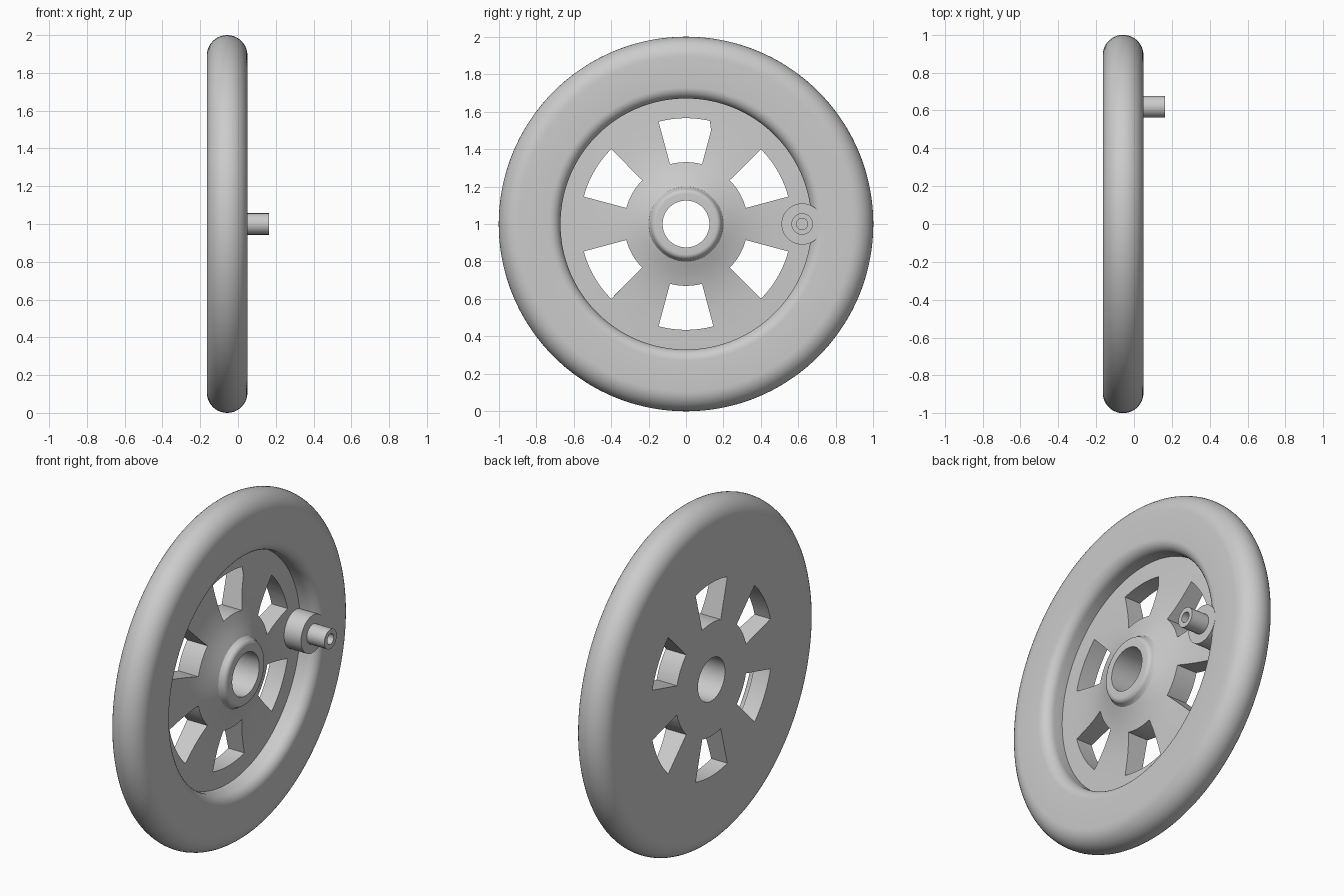
import bpy, bmesh
from math import sin, cos, pi, radians

if "Cube" in bpy.data.objects:
    bpy.data.objects.remove(bpy.data.objects["Cube"])

grey = bpy.data.materials.new("plain_grey")
grey.diffuse_color = (0.6, 0.6, 0.6, 1)
grey.use_nodes = True
grey.node_tree.nodes["Principled BSDF"].inputs["Base Color"].default_value = grey.diffuse_color
FACE, BACK = 0.05, -0.165          # x of the front and back faces


def arc(x, r, rad, a0, a1, n=10):
    """Points of an arc in the (x, radius) plane, angles in degrees."""
    return [(x + rad * cos(radians(a0 + (a1 - a0) * i / n)),
             r + rad * sin(radians(a0 + (a1 - a0) * i / n))) for i in range(n + 1)]


def make(name, bm):
    bmesh.ops.remove_doubles(bm, verts=bm.verts, dist=1e-5)
    bmesh.ops.recalc_face_normals(bm, faces=bm.faces)
    me = bpy.data.meshes.new(name)
    bm.to_mesh(me)
    bm.free()
    ob = bpy.data.objects.new(name, me)
    bpy.context.collection.objects.link(ob)
    me.materials.append(grey)
    return ob


def lathe(name, profile, segs, closed=True, y=0.0, z=1.0):
    """Revolve an (x, radius) profile about a line parallel to x."""
    bm = bmesh.new()
    rings = [[bm.verts.new((x, y + r * cos(2 * pi * k / segs), z + r * sin(2 * pi * k / segs)))
              for k in range(segs)] for x, r in profile]
    n = len(rings)
    for i in range(n if closed else n - 1):
        a, b = rings[i], rings[(i + 1) % n]
        for k in range(segs):
            m = (k + 1) % segs
            bm.faces.new((a[k], a[m], b[m], b[k]))
    if not closed:
        bm.faces.new(rings[0])
        bm.faces.new(rings[-1])
    return make(name, bm)


def smooth(ob):
    bpy.ops.object.select_all(action='DESELECT')
    ob.select_set(True)
    bpy.context.view_layer.objects.active = ob
    bpy.ops.object.shade_smooth_by_angle(angle=radians(30))


# Wheel section: bore, hub, flared web, recess wall with rounded lip, round rim, flat back
rim = (FACE - BACK) / 2
profile = [(BACK, 0.125), (FACE, 0.125), (FACE, 0.162)]
profile += arc(FACE - 0.028, 0.162, 0.028, 10, 80, 5)
profile += [(0.012, 0.20), (0.002, 0.225), (-0.012, 0.26), (-0.025, 0.30), (-0.036, 0.34),
            (-0.046, 0.39), (-0.053, 0.44), (-0.058, 0.50), (-0.062, 0.58), (-0.065, 0.67)]
profile += arc(FACE - 0.06, 0.73, 0.06, -90, 0, 8)
profile += arc((FACE + BACK) / 2, 1 - rim, rim, 0, 180, 20)
wheel = lathe("wheel", profile, 144)

# Six tapered windows through the web
bm = bmesh.new()
for i in range(6):
    angles = [radians(30 + 60 * i - 15 + 30 * k / 12) for k in range(13)]
    outline = [(0.565, a) for a in angles] + [(0.33, a) for a in reversed(angles)]
    ends = [[bm.verts.new((x, r * cos(a), 1 + r * sin(a))) for r, a in outline]
            for x in (-0.3, 0.2)]
    bm.faces.new(ends[0])
    bm.faces.new(ends[1])
    for k in range(len(outline)):
        m = (k + 1) % len(outline)
        bm.faces.new((ends[0][k], ends[0][m], ends[1][m], ends[1][k]))
cutter = make("window_cutter", bm)
cutter.hide_render = True
mod = wheel.modifiers.new("windows", 'BOOLEAN')
mod.operation, mod.solver, mod.object = 'DIFFERENCE', 'EXACT', cutter
bpy.context.view_layer.objects.active = wheel
bpy.ops.object.modifier_apply(modifier=mod.name)
bpy.data.objects.remove(cutter)
smooth(wheel)

# Boss for the crank pin, flush with the rim face
smooth(lathe("pin_boss", [(-0.10, 0.11), (FACE + 0.001, 0.11)], 64, False, 0.62))

# Crank pin with a blind hole in its end
smooth(lathe("crank_pin", [(0.0, 0.057), (0.165, 0.057), (0.165, 0.03), (0.06, 0.03)],
             48, False, 0.62))
